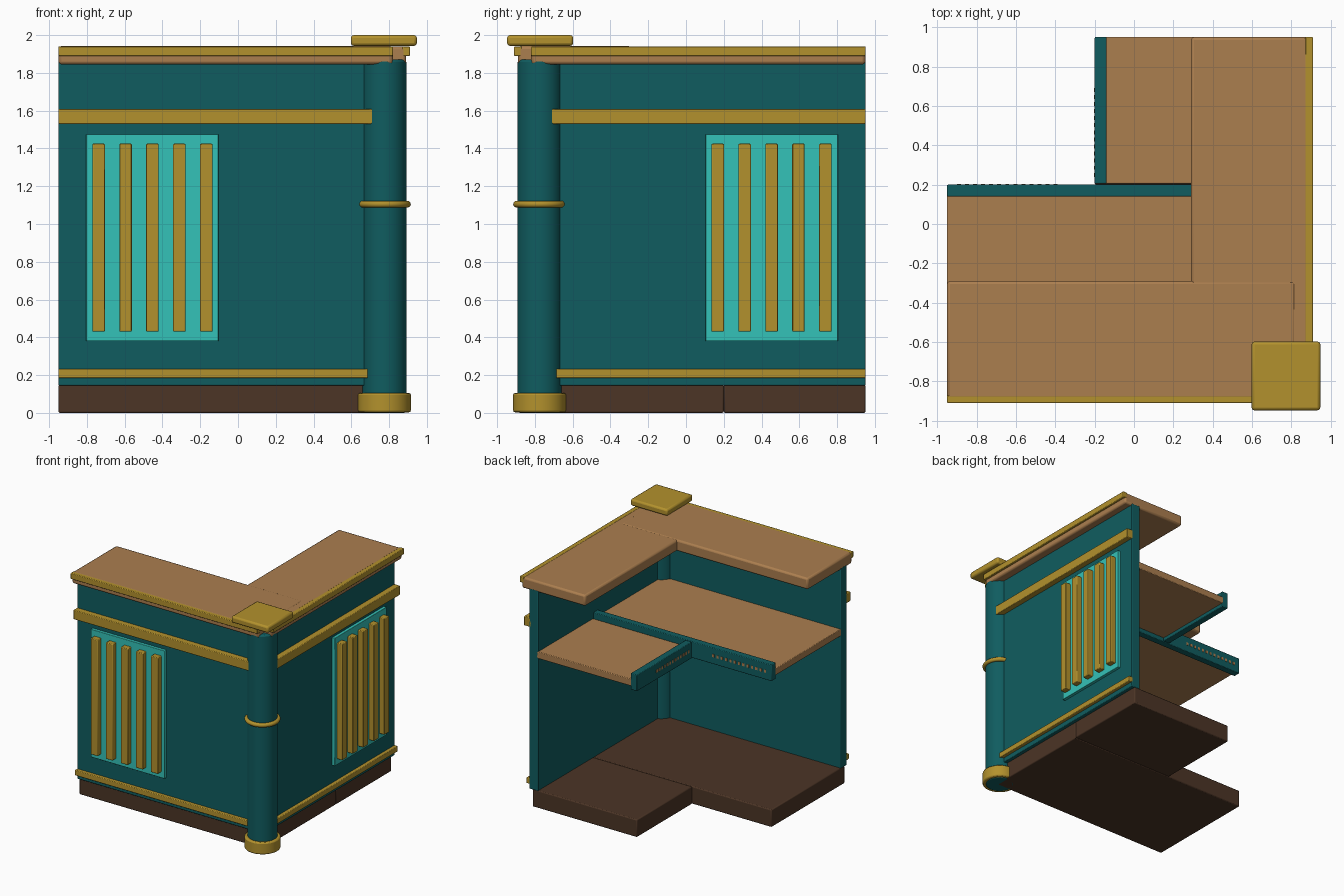
import bpy
import math

cube = bpy.data.objects.get("Cube")
if cube:
    bpy.data.objects.remove(cube, do_unlink=True)


def material(name, rgb):
    m = bpy.data.materials.new(name)
    m.use_nodes = True
    m.diffuse_color = (*rgb, 1)
    m.node_tree.nodes["Principled BSDF"].inputs["Base Color"].default_value = (*rgb, 1)
    return m


teal = material("dark teal", (0.005, 0.108, 0.116))
turquoise = material("turquoise", (0.034, 0.54, 0.48))
gold = material("gold", (0.45, 0.285, 0.026))
wood = material("light wood", (0.41, 0.21, 0.078))
dark = material("dark wood", (0.072, 0.035, 0.019))


def finish(obj, name, mat, bevel, segments=2):
    obj.name = name
    obj.data.materials.append(mat)
    if bevel:
        mod = obj.modifiers.new("soft edges", "BEVEL")
        mod.width = bevel
        mod.segments = segments
        mod.limit_method = "ANGLE"
        mod.angle_limit = math.radians(40)
    bpy.ops.object.shade_smooth_by_angle(angle=math.radians(35))
    return obj


def box(name, x, y, z, mat, bevel=0.005):
    """Box from (min, max) ranges on each axis."""
    bpy.ops.mesh.primitive_cube_add(size=1)
    obj = bpy.context.object
    lows, highs = zip(x, y, z)
    for v in obj.data.vertices:
        v.co = [l + (h - l) * (c + 0.5) for l, h, c in zip(lows, highs, v.co)]
    return finish(obj, name, mat, bevel)


def cylinder(name, radius, z, mat, bevel):
    bpy.ops.mesh.primitive_cylinder_add(
        vertices=48, radius=radius, depth=z[1] - z[0],
        location=(CORNER, -CORNER, sum(z) / 2))
    return finish(bpy.context.object, name, mat, bevel)


END, CORNER = 0.95, 0.775


def arm_box(side, part, along, out, z, mat, bevel=0.005):
    """Box on one arm: 'along' runs to the free end, 'out' is outward distance."""
    if side == "front":
        x, y = (-along[1], -along[0]), (-out[1], -out[0])
    else:
        x, y = out, along
    return box(side + "_" + part, x, y, z, mat, bevel)


for side in ("front", "side"):
    # Wall and trim rails, running from the corner column to the free end
    arm_box(side, "wall", (-0.79, END), (0.735, 0.82), (0.145, 1.86), teal)
    arm_box(side, "upper_rail", (-CORNER, END), (0.8, 0.87), (1.53, 1.61), gold)
    arm_box(side, "lower_rail", (-CORNER, END), (0.8, 0.85), (0.185, 0.232), gold)

    # Worktop with gold edging
    lift = 0.003 if side == "front" else 0
    arm_box(side, "worktop", (-0.82, END), (0.29, 0.89), (1.845, 1.939 + lift), wood, 0.015)
    arm_box(side, "worktop_edging", (-0.82, END), (0.87, 0.91), (1.89, 1.941), gold)

    # Decorative panel with vertical slats
    arm_box(side, "panel", (0.104, 0.804), (0.8, 0.845), (0.38, 1.475), turquoise, 0.003)
    for i in range(5):
        c = 0.168 + 0.1425 * i
        arm_box(side, f"slat_{i + 1}", (c - 0.033, c + 0.033), (0.83, 0.893),
                (0.43, 1.425), gold)

# Plinth
box("front_plinth", (-END, 0.79), (-0.79, 0.2), (0, 0.15), dark, 0.008)
box("side_plinth", (-0.2, 0.79), (0.2, END), (0, 0.15), dark, 0.008)

# Inner shelf with raised lips
SHELF, LIP = (1.28, 1.34), (1.25, 1.39)
box("front_shelf", (-END, 0.75), (-0.75, 0.15), SHELF, wood)
box("side_shelf", (-0.15, 0.75), (0.205, END), SHELF, wood)
box("front_lip", (-END, 0.75), (0.14, 0.2), LIP, teal)
box("side_lip", (-0.2, -0.14), (0.205, END), LIP, teal)

# Rows of small wooden inlays on the lips
for i in range(13):
    c = -0.89 + 0.041 * i
    box(f"front_inlay_{i + 1}", (c - 0.01, c + 0.01), (0.199, 0.203), (1.31, 1.335), wood, 0)
    c = 0.25 + 0.036 * i
    box(f"side_inlay_{i + 1}", (-0.203, -0.199), (c - 0.01, c + 0.01), (1.31, 1.335), wood, 0)

# Corner column with base, ring and square cap
cylinder("column", 0.116, (0, 1.87), teal, 0.012)
cylinder("column_base", 0.14, (0.003, 0.105), gold, 0.01)
bpy.ops.mesh.primitive_torus_add(
    major_segments=48, minor_segments=12, major_radius=0.122, minor_radius=0.018,
    location=(CORNER, -CORNER, 1.105))
finish(bpy.context.object, "column_ring", gold, 0)
box("column_cap", (0.597, 0.947), (-0.947, -0.597), (1.943, 2.0), gold, 0.015)
